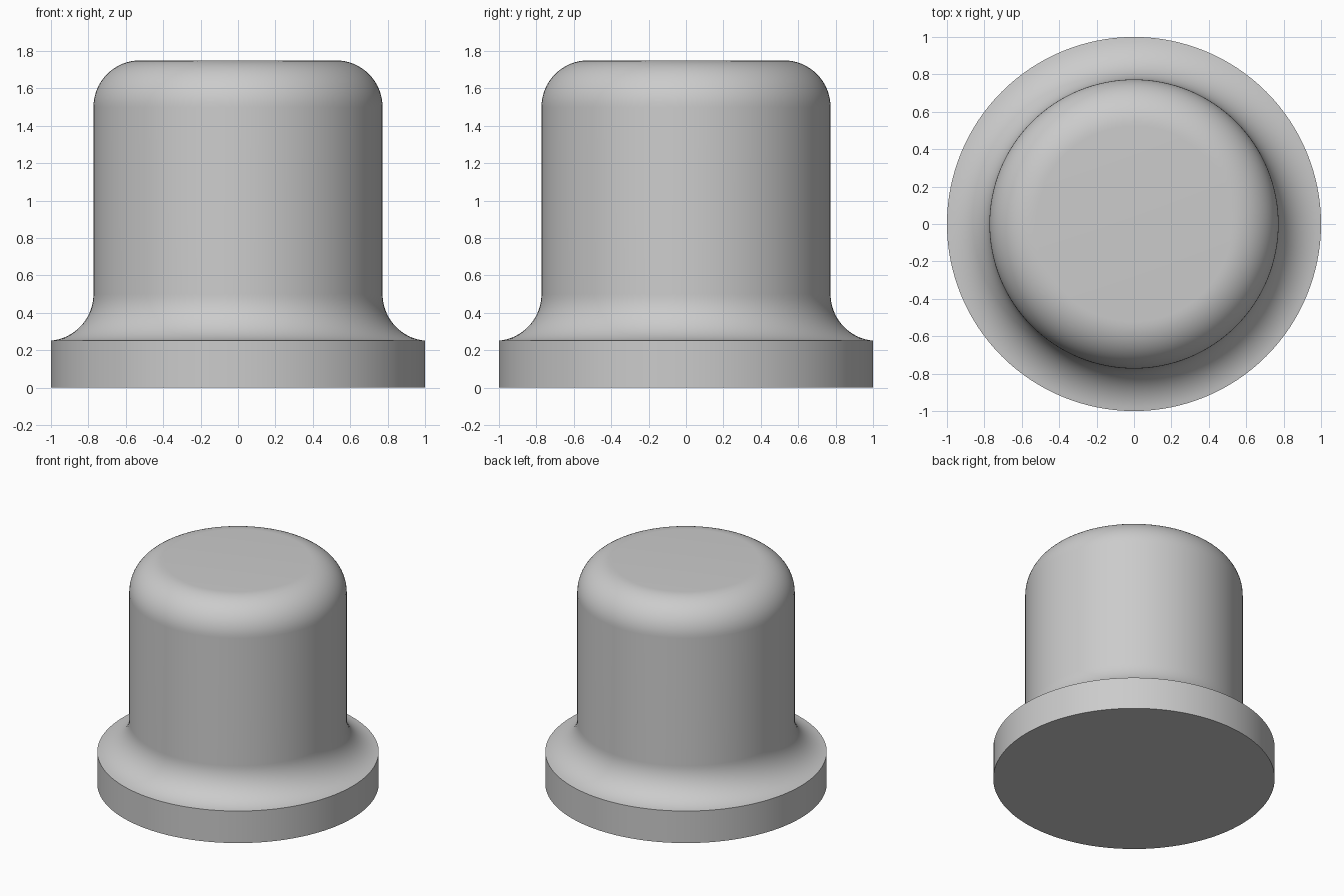
import bpy, bmesh, math

if "Cube" in bpy.data.objects:
    bpy.data.objects.remove(bpy.data.objects["Cube"])

SEGMENTS = 128
ARC_STEPS = 16
BODY_R, ROUND_R = 0.773, 0.25


def arc(cx, cz, r, a0, a1):
    """Points on an arc in the (radius, height) plane, angles in degrees."""
    pts = []
    for i in range(ARC_STEPS + 1):
        a = math.radians(a0 + (a1 - a0) * i / ARC_STEPS)
        pts.append((cx + r * math.cos(a), cz + r * math.sin(a)))
    return pts


# Profile: flange, concave fillet, straight wall, rounded shoulder
fillet_x = BODY_R + ROUND_R
start = -math.degrees(math.acos((1.0 - fillet_x) / ROUND_R))
profile = [(1.0, 0.0)]
profile += arc(fillet_x, 0.5, ROUND_R, start, -180)
profile += arc(BODY_R - ROUND_R, 1.5, ROUND_R, 0, 90)

# Lathe the profile around z
bm = bmesh.new()
rings = []
for r, z in profile:
    rings.append([bm.verts.new((r * math.cos(2 * math.pi * i / SEGMENTS),
                                r * math.sin(2 * math.pi * i / SEGMENTS), z))
                  for i in range(SEGMENTS)])
for lower, upper in zip(rings, rings[1:]):
    for i in range(SEGMENTS):
        j = (i + 1) % SEGMENTS
        bm.faces.new((lower[i], lower[j], upper[j], upper[i]))

# Flat underside and flat top
bm.faces.new(rings[0][::-1])
bm.faces.new(rings[-1])
mesh = bpy.data.meshes.new("flanged_cap")
bm.to_mesh(mesh)
bm.free()

cap = bpy.data.objects.new("flanged_cap", mesh)
bpy.context.collection.objects.link(cap)

# Single plain grey
grey = bpy.data.materials.new("plain grey")
grey.diffuse_color = (0.6, 0.6, 0.6, 1.0)
grey.use_nodes = True
grey.node_tree.nodes["Principled BSDF"].inputs["Base Color"].default_value = grey.diffuse_color
mesh.materials.append(grey)

# Smooth curves, sharp flange rims
bpy.context.view_layer.objects.active = cap
cap.select_set(True)
bpy.ops.object.shade_smooth_by_angle(angle=math.radians(30))
